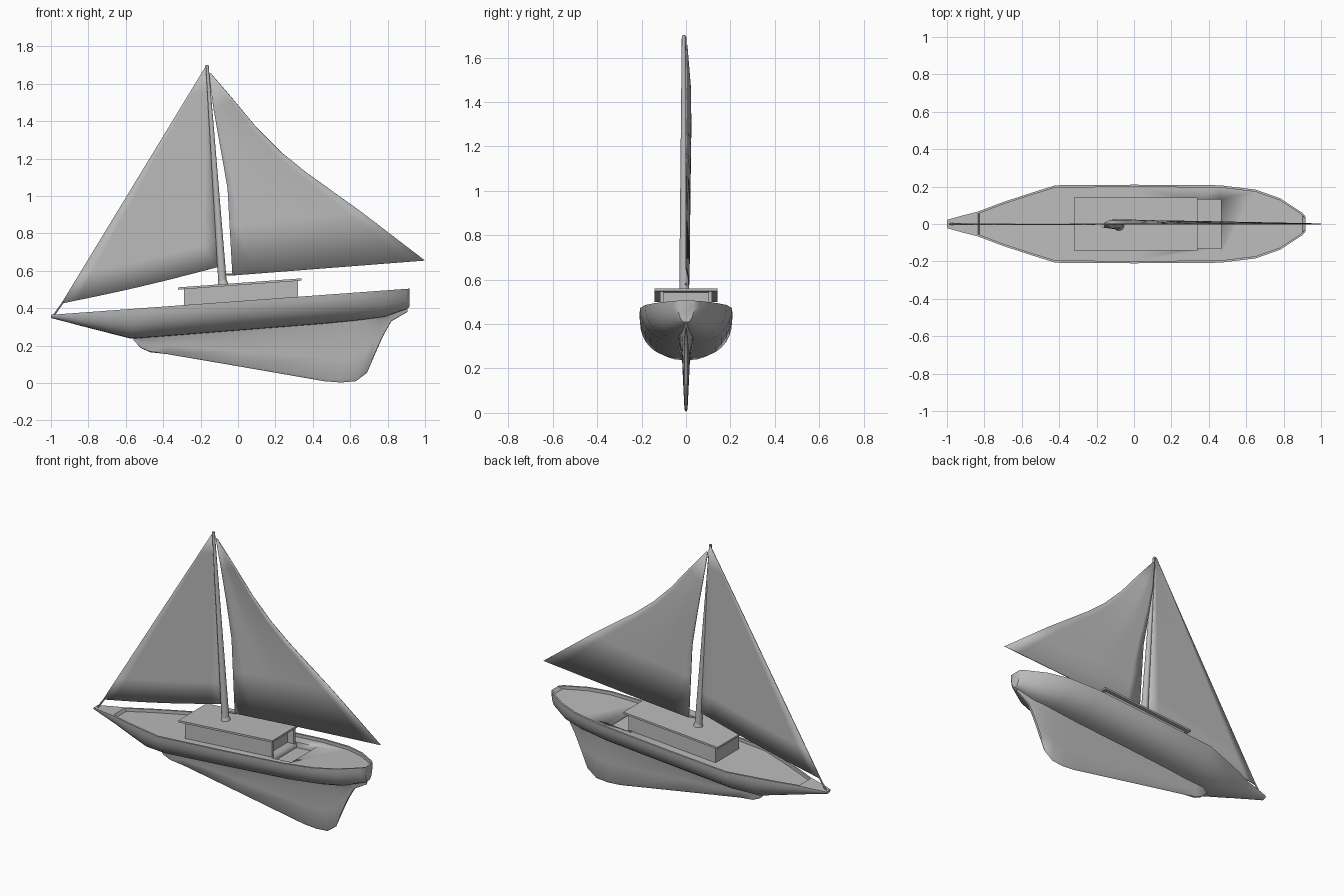
import bpy, bmesh, math
from mathutils import Vector

if "Cube" in bpy.data.objects:
    bpy.data.objects.remove(bpy.data.objects["Cube"])

GREY = (0.5, 0.5, 0.5, 1)
mat = bpy.data.materials.new("plain grey")
mat.use_nodes = True
mat.diffuse_color = GREY
mat.node_tree.nodes["Principled BSDF"].inputs["Base Color"].default_value = GREY

SLOPE = 0.073                      # the whole boat sits bow down


def deck_z(x):
    return 0.438 + SLOPE * x


def finish(name, bm, angle=35):
    bmesh.ops.recalc_face_normals(bm, faces=bm.faces)
    mesh = bpy.data.meshes.new(name)
    bm.to_mesh(mesh)
    bm.free()
    ob = bpy.data.objects.new(name, mesh)
    bpy.context.collection.objects.link(ob)
    mesh.materials.append(mat)
    bpy.ops.object.select_all(action="DESELECT")
    ob.select_set(True)
    bpy.context.view_layer.objects.active = ob
    bpy.ops.object.shade_smooth_by_angle(angle=math.radians(angle))
    return ob


def loft(bm, rows, closed):
    """Skin rows of points with quads."""
    vs = [[bm.verts.new(p) for p in r] for r in rows]
    n = len(rows[0])
    for a, b in zip(vs, vs[1:]):
        for i in range(n if closed else n - 1):
            j = (i + 1) % n
            bm.faces.new((a[i], a[j], b[j], b[i]))
    return vs


def block(name, x0, x1, y0, y1, h0, h1):
    """Box that follows the slope of the deck; h is height above it."""
    bm = bmesh.new()
    rows = [[(x, y, deck_z(x) + h) for y, h in
             ((y0, h0), (y1, h0), (y1, h1), (y0, h1))] for x in (x0, x1)]
    for ring in loft(bm, rows, True):
        bm.faces.new(ring)
    return finish(name, bm)


def rod(name, a, b, r0, r1, sides=12):
    a, b = Vector(a), Vector(b)
    bm = bmesh.new()
    bmesh.ops.create_cone(bm, cap_ends=True, segments=sides, radius1=r0,
                          radius2=r1, depth=(b - a).length)
    turn = Vector((0, 0, 1)).rotation_difference(b - a).to_matrix().to_4x4()
    bm.transform(turn)
    bmesh.ops.translate(bm, vec=(a + b) / 2, verts=bm.verts)
    return finish(name, bm)


# Hull: stations of x, half width, bottom height, depth of the sunken deck
stations = [(-1, 0.022, 0.348, 0), (-0.9, 0.05, 0.322, 0),
            (-0.835, 0.066, 0.304, 0), (-0.825, 0.07, 0.302, 0.02),
            (-0.7, 0.117, 0.27, 0.02), (-0.57, 0.16, 0.237, 0.02),
            (-0.42, 0.207, 0.247, 0.02), (0, 0.21, 0.28, 0.02),
            (0.46, 0.207, 0.316, 0.02), (0.65, 0.184, 0.335, 0.02),
            (0.78, 0.138, 0.352, 0.02), (0.9, 0.06, 0.395, 0.02),
            (0.918, 0.038, 0.408, 0)]
bm = bmesh.new()
rows = []
for x, w, low, sink in stations:
    top = deck_z(x)
    half = [(max(w - 0.012, 0.01), top - sink), (max(w - 0.012, 0.01), top)]
    for k in range(9):
        a = math.pi / 2 * k / 8
        half.append((w * max(math.cos(a), 0) ** 0.75,
                     top - (top - low) * math.sin(a)))
    mirror = [(-y, z) for y, z in reversed(half[:-1])]
    rows.append([(x, y, z) for y, z in half + mirror])
ends = loft(bm, rows, True)
bm.faces.new(ends[0])
bm.faces.new(ends[-1])
hull = finish("hull", bm, 40)

# Cockpit well cut in the deck behind the cabin
well = block("cockpit_cutter", 0.32, 0.465, -0.13, 0.13, -0.055, 0.03)
well.hide_render = True
well.hide_viewport = True
cut = hull.modifiers.new("cockpit", "BOOLEAN")
cut.operation = "DIFFERENCE"
cut.object = well

# Keel: outline pairs of top and bottom heights, widening into the hull
keel = [(-0.56, 0.25, 0.23), (-0.52, 0.25, 0.188), (-0.47, 0.26, 0.165),
        (-0.38, 0.27, 0.155), (0, 0.29, 0.09), (0.46, 0.33, 0.01),
        (0.55, 0.335, 0.003), (0.63, 0.34, 0.01), (0.69, 0.35, 0.055),
        (0.735, 0.36, 0.16), (0.775, 0.37, 0.25), (0.82, 0.39, 0.33),
        (0.905, 0.42, 0.38)]
bm = bmesh.new()
rows = []
for i, (x, top, low) in enumerate(keel):
    thin = 0.35 if i in (0, len(keel) - 1) else 1
    side = [(0.034, 0), (0.018, 0.25), (0.013, 0.6), (0.007, 0.96), (0, 1)]
    half = [(w * thin, top + (low - top) * t) for w, t in side]
    mirror = [(-y, z) for y, z in reversed(half[:-1])]
    rows.append([(x, y, z) for y, z in half + mirror])
ends = loft(bm, rows, True)
bm.faces.new(ends[0])
bm.faces.new(ends[-1])
finish("keel", bm, 50)

# Cabin: open at the back, with an overhanging roof
for side, s in (("left", 1), ("right", -1)):
    y = sorted((s * 0.102, s * 0.118))
    block(side + "_cabin_wall", -0.29, 0.32, y[0], y[1], -0.03, 0.086)
block("front_cabin_wall", -0.29, -0.274, -0.102, 0.102, -0.03, 0.086)
block("back_cabin_wall", 0.26, 0.275, -0.102, 0.102, -0.07, 0.086)
block("cabin_roof", -0.32, 0.34, -0.142, 0.142, 0.085, 0.097)

# Mast and small rigging
rod("mast", (-0.08, -0.008, 0.5), (-0.165, -0.011, 1.7), 0.023, 0.008)
rod("mast_collar", (-0.08, -0.008, 0.525), (-0.082, -0.008, 0.55), 0.029, 0.022)
rod("boom_link", (-0.085, 0, 0.58), (-0.02, 0.005, 0.58), 0.006, 0.006, 6)
rod("bow_stay", (-0.985, 0, 0.362), (-0.93, 0, 0.44), 0.006, 0.005, 6)


def sail(name, front, back, billow, sag):
    """Cloth between two edges listed from head to foot."""
    bm = bmesh.new()
    rows, n, cols = [], len(front) - 1, 10
    for i, (f, b) in enumerate(zip(front, back)):
        t = i / n
        row = []
        for j in range(cols + 1):
            u = j / cols
            x = f[0] + (b[0] - f[0]) * u
            z = f[1] + (b[1] - f[1]) * u - sag * t ** 6 * math.sin(math.pi * u)
            y = billow * math.sin(math.pi * min(t * 1.6 + 0.05, 0.5 + t * 0.3))
            row.append((x, y * min(1, 1.6 * (1 - u)), z))
        rows.append(row)
    loft(bm, rows, False)
    ob = finish(name, bm, 60)
    cloth = ob.modifiers.new("cloth", "SOLIDIFY")
    cloth.thickness = 0.006
    cloth.offset = 0


def straight(a, b, n):
    return [(a[0] + (b[0] - a[0]) * i / n, a[1] + (b[1] - a[1]) * i / n)
            for i in range(n + 1)]


# Mainsail with a hollow trailing edge, and a flat foresail
luff = [(-0.157, 1.655), (-0.13, 1.46), (-0.1, 1.29), (-0.075, 1.15),
        (-0.056, 1.04), (-0.045, 0.84), (-0.03, 0.575)]
leech = [(-0.145, 1.655), (-0.02, 1.51), (0.1, 1.365), (0.23, 1.235),
         (0.36, 1.13), (0.66, 0.915), (1, 0.655)]
sail("mainsail", luff, leech, 0.022, 0)
sail("foresail", straight((-0.172, 1.695), (-0.945, 0.425), 8),
     straight((-0.163, 1.695), (-0.108, 0.62), 8), -0.002, 0.008)
